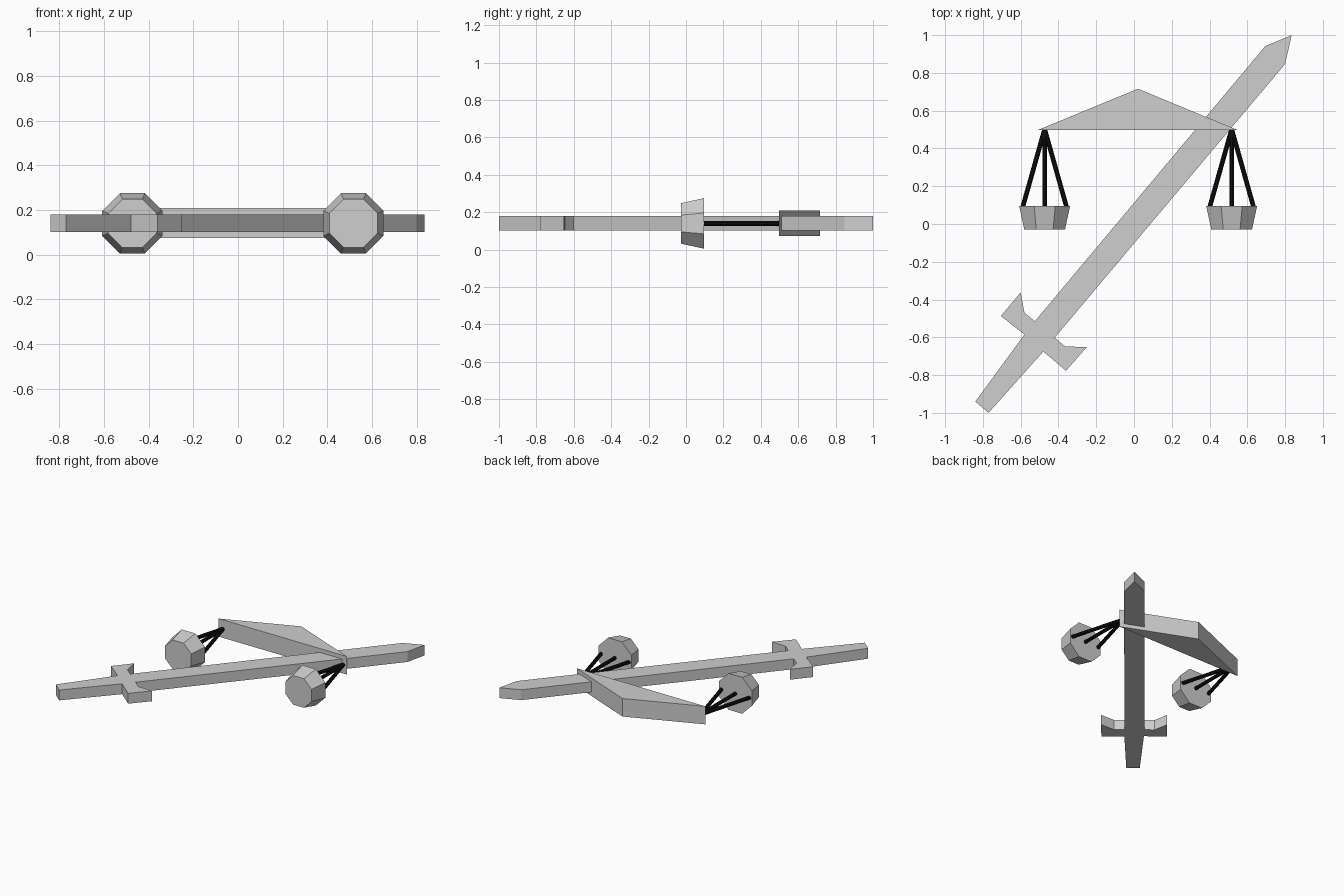
import bpy, bmesh, math
from mathutils import Vector

if "Cube" in bpy.data.objects:
    bpy.data.objects.remove(bpy.data.objects["Cube"])


def material(name, value):
    m = bpy.data.materials.new(name)
    m.diffuse_color = (value, value, value, 1)
    m.use_nodes = True
    m.node_tree.nodes["Principled BSDF"].inputs["Base Color"].default_value = m.diffuse_color
    return m


grey = material("light_grey", 0.62)
black = material("black", 0.005)
MID = 0.14  # shared centre height of every part


def finish(name, bm, mat):
    bmesh.ops.recalc_face_normals(bm, faces=bm.faces)
    mesh = bpy.data.meshes.new(name)
    bm.to_mesh(mesh)
    bm.free()
    mesh.materials.append(mat)
    ob = bpy.data.objects.new(name, mesh)
    bpy.context.collection.objects.link(ob)
    return ob


def extrude_profile(name, pts, z0, z1, mat):
    """Flat outline in the ground plane, extruded upward."""
    bm = bmesh.new()
    face = bm.faces.new([bm.verts.new((x, y, z0)) for x, y in pts])
    out = bmesh.ops.extrude_face_region(bm, geom=[face])
    verts = [g for g in out["geom"] if isinstance(g, bmesh.types.BMVert)]
    bmesh.ops.translate(bm, verts=verts, vec=(0, 0, z1 - z0))
    return finish(name, bm, mat)


def cone_between(name, a, b, ra, rb, sides, mat):
    """Capped cone or rod from a to b, turned so its sides lie flat."""
    a, b = Vector(a), Vector(b)
    d = (b - a).normalized()
    up = Vector((0, 0, 1))
    side = d.cross(up).normalized()
    bm = bmesh.new()
    rings = []
    for c, r in ((a, ra), (b, rb)):
        ring = []
        for i in range(sides):
            t = 2 * math.pi * (i + 0.5) / sides
            ring.append(bm.verts.new(c + r * (math.cos(t) * side + math.sin(t) * up)))
        rings.append(ring)
    for i in range(sides):
        j = (i + 1) % sides
        bm.faces.new((rings[0][i], rings[0][j], rings[1][j], rings[1][i]))
    bm.faces.new(rings[0])
    bm.faces.new(rings[1])
    return finish(name, bm, mat)


# Sword: pommel, grip, guard and blade as one diagonal outline
sword = [(-0.84, -0.94), (-0.77, -1.0), (-0.48, -0.675), (-0.36, -0.777),
         (-0.25, -0.652), (-0.365, -0.648), (-0.42, -0.602), (0.80, 0.847),
         (0.835, 1.0), (0.695, 0.942), (-0.525, -0.515), (-0.58, -0.47),
         (-0.60, -0.362), (-0.705, -0.487), (-0.58, -0.585)]
extrude_profile("sword", sword, 0.102, 0.179, grey)

# Balance beam: shallow triangle
beam = [(-0.508, 0.498), (0.548, 0.498), (0.021, 0.716)]
extrude_profile("balance_beam", beam, 0.074, 0.208, grey)

# Two octagonal pans, each hung on three cords
apothem = math.cos(math.pi / 8)
for label, x in (("left", -0.473), ("right", 0.517)):
    cone_between(label + "_pan", (x, -0.028, MID), (x, 0.096, MID),
                 0.108 / apothem, 0.135 / apothem, 8, grey)
    for i, dx in enumerate((-0.116, 0, 0.116)):
        cone_between(f"{label}_cord_{i + 1}", (x, 0.502, MID), (x + dx, 0.09, MID),
                     0.0135, 0.0135, 8, black)
